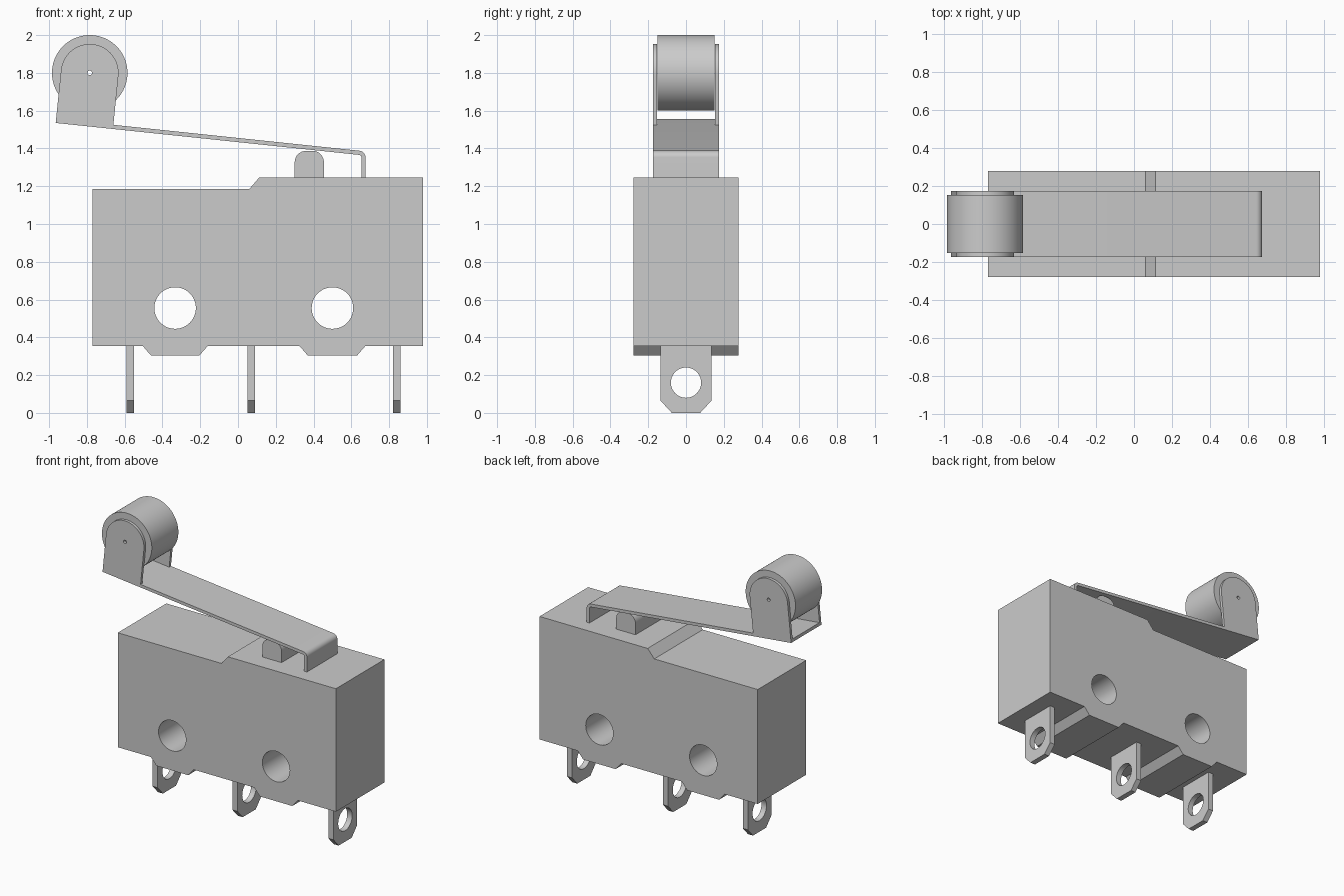
import bpy, bmesh
from math import cos, sin, radians

if "Cube" in bpy.data.objects:
    bpy.data.objects.remove(bpy.data.objects["Cube"])


def arc(cx, cz, r, start, end, n):
    """n + 1 points along an arc, angles in degrees."""
    return [(cx + r * cos(radians(start + (end - start) * i / n)),
             cz + r * sin(radians(start + (end - start) * i / n))) for i in range(n + 1)]


def circle(cx, cz, r, n=48):
    return arc(cx, cz, r, 0, 360, n)[:-1]


def prism(name, loops, lo, hi, axis='Y'):
    """Extrude an outline (first loop) with holes (other loops) along X or Y."""
    def place(p, w):
        return (p[0], w, p[1]) if axis == 'Y' else (w, p[0], p[1])

    bm = bmesh.new()
    edges = []
    for loop in loops:
        vs = [bm.verts.new(place(p, lo)) for p in loop]
        edges += [bm.edges.new((vs[i - 1], vs[i])) for i in range(len(vs))]
    if len(loops) == 1:
        bm.faces.new(vs)
    else:
        bmesh.ops.triangle_fill(bm, use_beauty=True, edges=edges,
                                normal=(0, -1, 0) if axis == 'Y' else (-1, 0, 0))
    res = bmesh.ops.extrude_face_region(bm, geom=bm.faces[:], use_keep_orig=True)
    moved = [g for g in res['geom'] if isinstance(g, bmesh.types.BMVert)]
    bmesh.ops.translate(bm, verts=moved, vec=place((0, 0), hi - lo))
    bmesh.ops.recalc_face_normals(bm, faces=bm.faces[:])
    mesh = bpy.data.meshes.new(name)
    bm.to_mesh(mesh)
    bm.free()
    ob = bpy.data.objects.new(name, mesh)
    bpy.context.collection.objects.link(ob)
    bpy.ops.object.select_all(action='DESELECT')
    ob.select_set(True)
    bpy.context.view_layer.objects.active = ob
    bpy.ops.object.shade_smooth_by_angle(angle=radians(30))
    return ob


# Housing: stepped top, two feet underneath, two mounting holes
housing = [(-0.77, 0.355), (-0.77, 1.185), (0.06, 1.185), (0.113, 1.247), (0.98, 1.247),
           (0.98, 0.355), (0.675, 0.355), (0.63, 0.303), (0.37, 0.303), (0.325, 0.355),
           (-0.16, 0.355), (-0.205, 0.303), (-0.46, 0.303), (-0.505, 0.355)]
prism("housing", [housing, circle(-0.333, 0.555, 0.11), circle(0.5, 0.555, 0.11)],
      -0.278, 0.278)

# Three terminals with chamfered tips and eyelets
terminal = [(-0.135, 0.36), (-0.135, 0.065), (-0.075, 0), (0.075, 0),
            (0.135, 0.065), (0.135, 0.36)]
for i, x in enumerate((-0.57, 0.07, 0.84)):
    prism(f"terminal_{i + 1}", [terminal, circle(0, 0.16, 0.08)], x - 0.02, x + 0.02, 'X')

# Plunger with rounded top
prism("plunger", [[(0.3, 1.24), (0.455, 1.24)] + arc(0.395, 1.327, 0.06, 0, 90, 8)
                  + arc(0.36, 1.327, 0.06, 90, 180, 8)], -0.15, 0.15)

# Lever: sloped strip bent down at its hinge end
lever = ([(-0.965, 1.535), (-0.963, 1.557)] + arc(0.64, 1.353, 0.035, 84, 0, 8)
         + [(0.675, 1.245), (0.653, 1.245)] + arc(0.64, 1.353, 0.013, 0, 84, 8))
prism("lever", [lever], -0.174, 0.174)

# Roller and the two lever ears that hold it, all sharing a fine axle hole
RX, RZ = -0.785, 1.80
axle = circle(RX, RZ, 0.012, 16)
prism("roller", [circle(RX, RZ, 0.2, 80), axle], -0.152, 0.152)
ear = [(-0.963, 1.557), (-0.660, 1.525)] + arc(RX, RZ, 0.1525, -6, 174, 32)
for side, lo in (("front", -0.174), ("back", 0.154)):
    prism(f"roller_ear_{side}", [ear, axle], lo, lo + 0.02)
